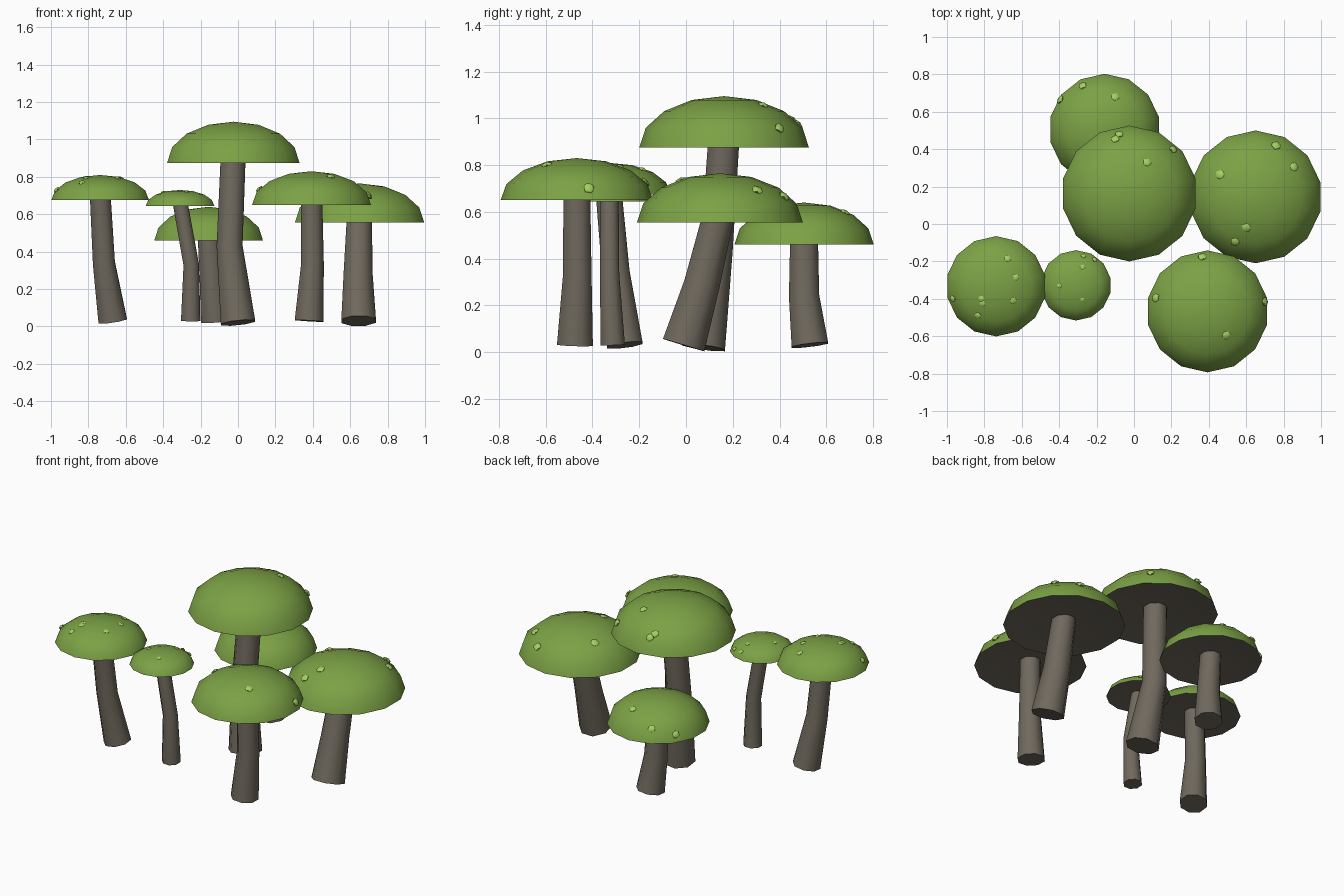
import bpy, bmesh
from math import sin, cos, pi, sqrt, radians
from mathutils import Vector

old = bpy.data.objects.get("Cube")
if old:
    bpy.data.objects.remove(old, do_unlink=True)


def make_material(name, color):
    mat = bpy.data.materials.new(name)
    mat.use_nodes = True
    mat.diffuse_color = color
    bsdf = next(n for n in mat.node_tree.nodes if n.type == 'BSDF_PRINCIPLED')
    bsdf.inputs["Base Color"].default_value = color
    return mat


GREEN = make_material("moss green", (0.20, 0.36, 0.06, 1))
GREY = make_material("stem grey", (0.16, 0.14, 0.11, 1))
LIME = make_material("spot lime", (0.38, 0.62, 0.12, 1))


def finish(bm, name, materials):
    bmesh.ops.recalc_face_normals(bm, faces=bm.faces)
    mesh = bpy.data.meshes.new(name)
    bm.to_mesh(mesh)
    bm.free()
    for mat in materials:
        mesh.materials.append(mat)
    obj = bpy.data.objects.new(name, mesh)
    bpy.context.collection.objects.link(obj)
    bpy.ops.object.select_all(action='DESELECT')
    obj.select_set(True)
    bpy.context.view_layer.objects.active = obj
    bpy.ops.object.shade_smooth_by_angle(angle=radians(50))


def bridge(bm, low, high):
    n = len(low)
    return [bm.faces.new((low[i], low[(i + 1) % n], high[(i + 1) % n], high[i]))
            for i in range(n)]


def fan(bm, ring, tip):
    n = len(ring)
    return [bm.faces.new((ring[i], ring[(i + 1) % n], tip)) for i in range(n)]


def add_stem(name, path, radii, sides=8):
    """Bent, tapering tube whose rings follow the path direction."""
    bm = bmesh.new()
    points = [Vector(p) for p in path]
    rings = []
    for k, p in enumerate(points):
        axis = points[min(k + 1, len(points) - 1)] - points[max(k - 1, 0)]
        turn = Vector((0, 0, 1)).rotation_difference(axis)
        ring = []
        for i in range(sides):
            a = 2 * pi * (i + 0.5) / sides
            ring.append(bm.verts.new(p + turn @ Vector((cos(a), sin(a), 0)) * radii[k]))
        rings.append(ring)
    for low, high in zip(rings, rings[1:]):
        bridge(bm, low, high)
    bm.faces.new(rings[0])
    bm.faces.new(rings[-1])
    finish(bm, name, [GREY])


def add_cap(name, center, radius, height, sides=14, steps=4):
    """Flattened dome with a shallow hollow underside."""
    bm = bmesh.new()
    c = Vector(center)
    rings = []
    for k in range(steps):
        t = pi / 2 * k / steps
        ring = []
        for i in range(sides):
            a = pi / 2 + 2 * pi * i / sides
            r = radius * cos(t)
            ring.append(bm.verts.new(c + Vector((r * cos(a), r * sin(a), height * sin(t)))))
        rings.append(ring)
    for low, high in zip(rings, rings[1:]):
        bridge(bm, low, high)
    fan(bm, rings[-1], bm.verts.new(c + Vector((0, 0, height))))
    for f in fan(bm, rings[0], bm.verts.new(c + Vector((0, 0, height * 0.2)))):
        f.material_index = 1
    finish(bm, name, [GREEN, GREY])


def add_spots(name, center, radius, height, spots, size):
    """Small flattened bumps lying along the dome surface."""
    bm = bmesh.new()
    c = Vector(center)
    for x, y in spots:
        dx, dy = x - c.x, y - c.y
        h = sqrt(max(0.02, 1 - (dx * dx + dy * dy) / radius ** 2))
        normal = Vector((dx / radius ** 2, dy / radius ** 2, h / height))
        turn = Vector((0, 0, 1)).rotation_difference(normal)
        spot = c + Vector((dx, dy, h * height * 0.97))
        made = bmesh.ops.create_icosphere(bm, subdivisions=1, radius=size)
        for v in made["verts"]:
            v.co.z *= 0.5
            v.co = spot + turn @ v.co
    finish(bm, name, [LIME])


def mushroom(name, center, radius, height, base, bend, radii, spots, size):
    x, y, z = center
    add_stem(name + "_stem", [base, bend, (x, y, z + height * 0.25)], radii)
    add_cap(name + "_cap", center, radius, height)
    add_spots(name + "_spots", center, radius, height, spots, size)


mushroom("tall", (-0.025, 0.163, 0.875), 0.363, 0.22,
         (0, 0.075, 0.02), (-0.045, 0.13, 0.43), (0.1, 0.075, 0.072),
         [(-0.08, 0.48), (-0.1, 0.455), (0.07, 0.33), (0.21, 0.4)], 0.025)

mushroom("left_back", (0.65, 0.145, 0.555), 0.355, 0.21,
         (0.645, -0.01, 0.03), (0.642, 0.068, 0.29), (0.1, 0.083, 0.072),
         [(0.46, 0.265), (0.76, 0.42), (0.855, 0.305), (0.6, -0.02), (0.54, -0.095)], 0.028)

mushroom("left_front", (0.393, -0.467, 0.65), 0.326, 0.18,
         (0.38, -0.475, 0.03), (0.398, -0.465, 0.33), (0.083, 0.066, 0.062),
         [(0.365, -0.175), (0.115, -0.395), (0.7, -0.415), (0.495, -0.595)], 0.026)

mushroom("right_front", (-0.737, -0.333, 0.675), 0.268, 0.135,
         (-0.67, -0.262, 0.03), (-0.717, -0.3, 0.34), (0.083, 0.064, 0.06),
         [(-0.675, -0.185), (-0.63, -0.285), (-0.645, -0.41), (-0.815, -0.4),
          (-0.81, -0.425), (-0.835, -0.49), (-0.97, -0.4)], 0.02)

mushroom("small", (-0.31, -0.328, 0.645), 0.188, 0.085,
         (-0.253, -0.313, 0.03), (-0.25, -0.327, 0.33), (0.056, 0.045, 0.043),
         [(-0.27, -0.17), (-0.21, -0.19), (-0.275, -0.23), (-0.4, -0.33),
          (-0.275, -0.405)], 0.015)

mushroom("back", (-0.157, 0.505, 0.46), 0.298, 0.18,
         (-0.12, 0.53, 0.03), (-0.14, 0.505, 0.24), (0.085, 0.07, 0.064),
         [(-0.275, 0.74), (-0.395, 0.665), (-0.1, 0.68)], 0.024)
